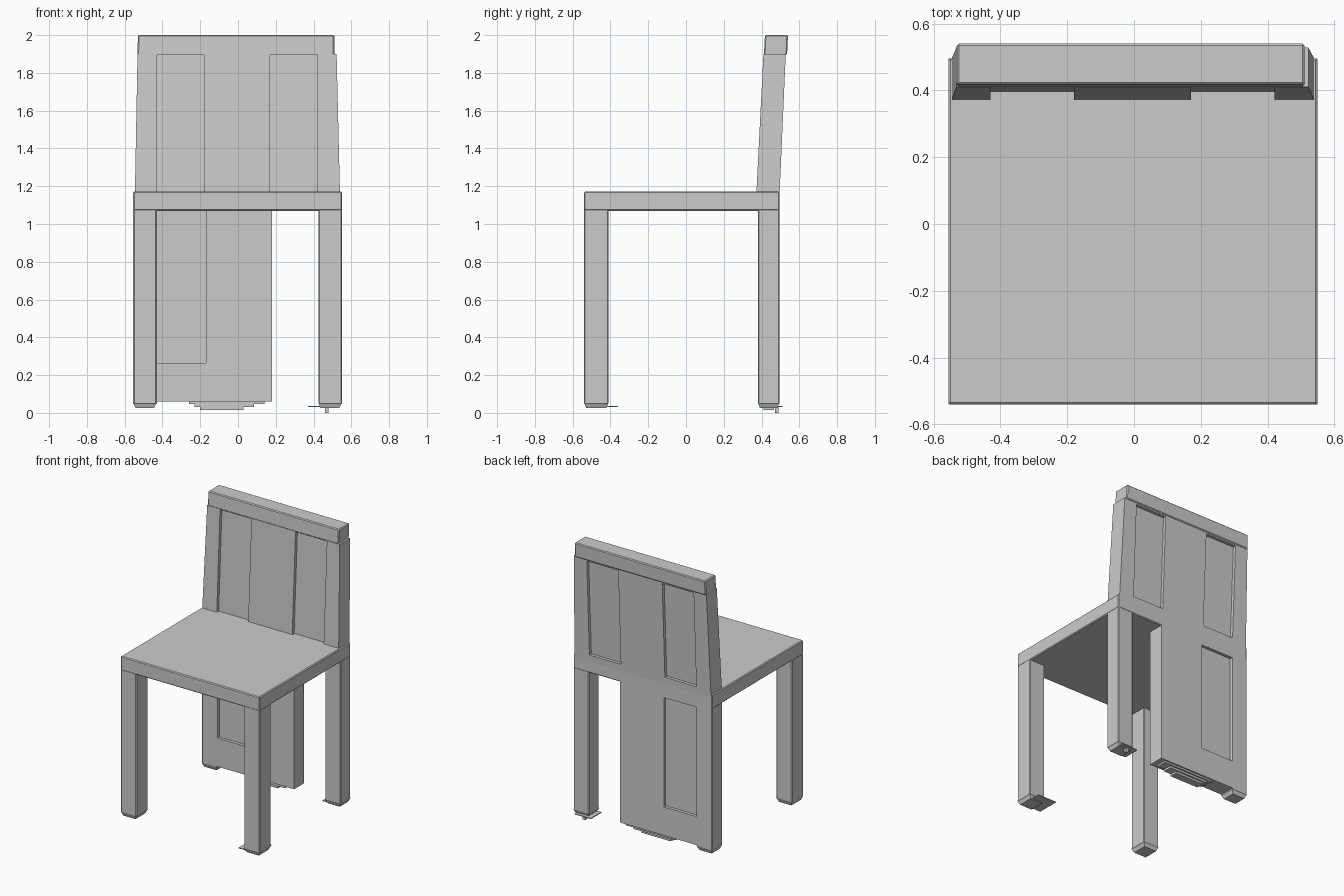
import bpy
import bmesh

if "Cube" in bpy.data.objects:
    bpy.data.objects.remove(bpy.data.objects["Cube"], do_unlink=True)

grey = bpy.data.materials.new("plain grey")
grey.use_nodes = True
GREY = (0.6, 0.6, 0.6, 1)
grey.diffuse_color = GREY
grey.node_tree.nodes["Principled BSDF"].inputs["Base Color"].default_value = GREY


def block(name, x, y, z, top_x=None, top_y=None, bevel=0.006):
    """Box between x, y and z ranges, with an optional different top outline."""
    bm = bmesh.new()
    bmesh.ops.create_cube(bm, size=1)
    for v in bm.verts:
        high = v.co.z > 0
        xs = top_x if high and top_x else x
        ys = top_y if high and top_y else y
        v.co = (xs[v.co.x > 0], ys[v.co.y > 0], z[high])
    if bevel:
        bmesh.ops.bevel(bm, geom=bm.edges[:], offset=bevel, segments=1, affect="EDGES")
    mesh = bpy.data.meshes.new(name)
    bm.to_mesh(mesh)
    bm.free()
    mesh.materials.append(grey)
    obj = bpy.data.objects.new(name, mesh)
    bpy.context.collection.objects.link(obj)
    return obj


def carve(target, cutters):
    """Cut the recesses, then remove the cutters."""
    for cutter in cutters:
        cutter.hide_render = True
        mod = target.modifiers.new("recess", "BOOLEAN")
        mod.operation = "DIFFERENCE"
        mod.solver = "EXACT"
        mod.object = cutter
    bpy.context.view_layer.update()
    graph = bpy.context.evaluated_depsgraph_get()
    mesh = bpy.data.meshes.new_from_object(target.evaluated_get(graph))
    target.modifiers.clear()
    target.data = mesh
    for cutter in cutters:
        bpy.data.objects.remove(cutter, do_unlink=True)


LEFT, RIGHT = (0.425, 0.55), (-0.555, -0.43)
FRONT, BACK = (-0.54, -0.41), (0.38, 0.495)
DEPTH = 0.022

# Seat
block("seat", (-0.555, 0.55), (-0.54, 0.495), (1.07, 1.172))

# Legs with slightly narrowed, worn feet
for side, x in (("left", LEFT), ("right", RIGHT)):
    for end, y in (("front", FRONT), ("back", BACK)):
        name = f"{end}_{side}_leg"
        block(name, x, y, (0.045, 1.08))
        foot_x = (x[0] + 0.012, x[1] - 0.015)
        foot_y = (y[0] + 0.012, y[1] - 0.012)
        block(name + "_foot", foot_x, foot_y, (0.025, 0.055), x, y, bevel=0)

# Thin worn flakes under the feet
block("front_left_flake", (0.37, 0.52), (-0.52, -0.36), (0.03, 0.036), bevel=0)
block("back_left_flake", (0.4, 0.53), (0.39, 0.51), (0.03, 0.036), bevel=0)
block("back_left_tip", (0.46, 0.48), (0.47, 0.49), (0, 0.03), bevel=0)

# Leaning backrest with a sunken panel pair on both faces
backrest = block("backrest", (-0.546, 0.54), (0.372, 0.495), (1.15, 1.9),
                 (-0.532, 0.522), (0.41, 0.528), bevel=0)
cutters = []
for x in ((-0.43, -0.18), (0.17, 0.42)):
    cutters.append(block("front_cutter", x, (0.3, 0.373 + DEPTH), (1.172, 1.895),
                         top_y=(0.3, 0.41 + DEPTH), bevel=0))
    cutters.append(block("back_cutter", x, (0.497 - DEPTH, 0.6), (1.2, 1.885),
                         top_y=(0.527 - DEPTH, 0.6), bevel=0))
carve(backrest, cutters)

# Top rail of the backrest
block("top_rail", (-0.532, 0.51), (0.412, 0.535), (1.895, 2.0),
      (-0.53, 0.51), (0.418, 0.54))

# Lower back board on the right side, sunken on both faces
board = block("lower_back_board", (-0.55, 0.18), BACK, (0.06, 1.08), bevel=0)
x = (-0.43, -0.17)
carve(board, [
    block("front_cutter", x, (0.3, BACK[0] + DEPTH), (0.265, 1.07), bevel=0),
    block("back_cutter", x, (BACK[1] - DEPTH, 0.6), (0.265, 1.05), bevel=0),
])

# Ragged layers under the lower back board
for i in range(3):
    block(f"board_underside_layer_{i + 1}", (-0.2 - 0.03 * i, 0.03 + 0.055 * i),
          (0.41, 0.465 + 0.01 * i), (0.015 + 0.016 * i, 0.03 + 0.016 * i), bevel=0)
